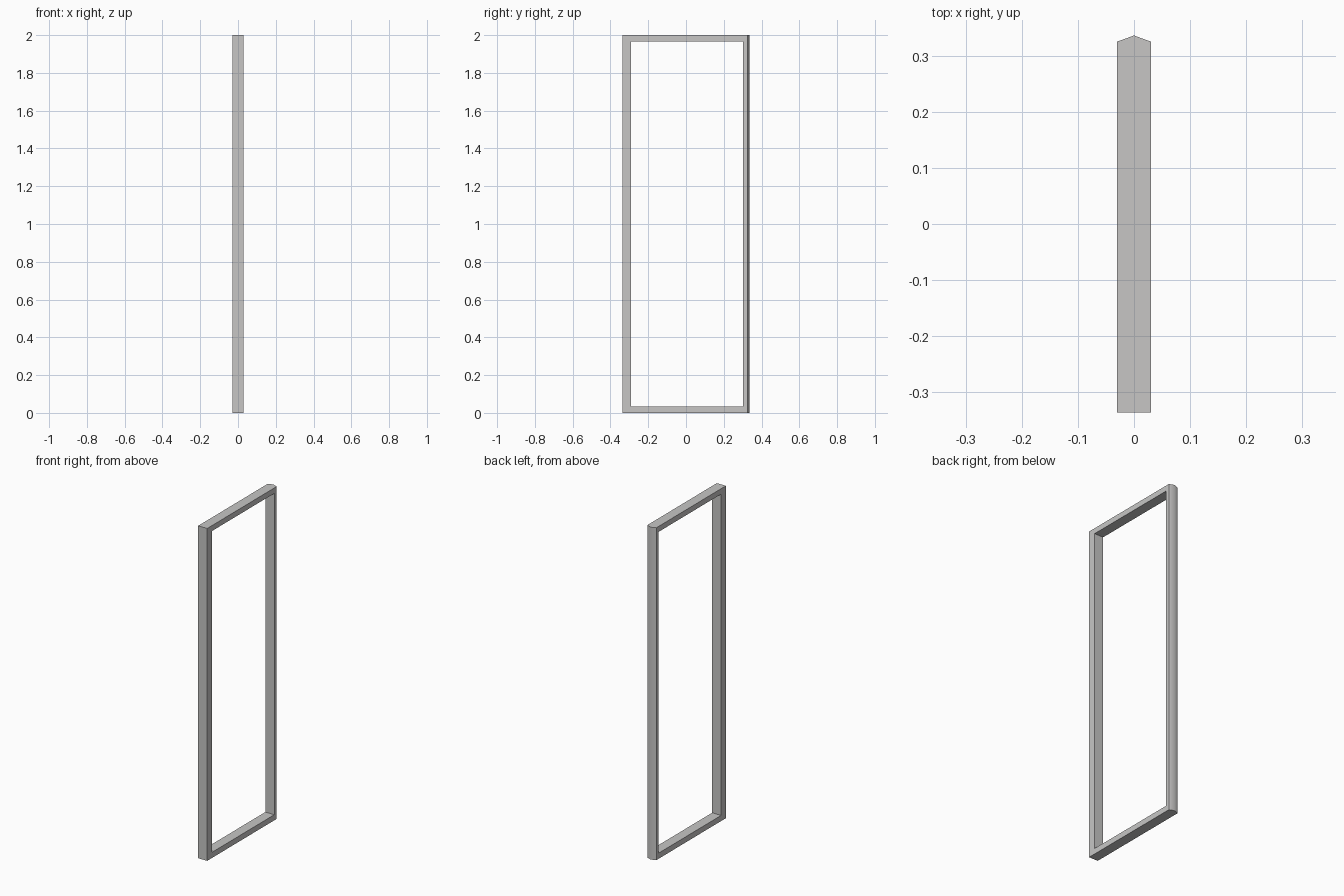
import bpy, bmesh, math

if "Cube" in bpy.data.objects:
    bpy.data.objects.remove(bpy.data.objects["Cube"])

W = 0.03                      # half thickness
FRONT, SHOULDER, RIDGE = -0.336, 0.325, 0.336
HEIGHT = 2.0

grey = bpy.data.materials.new("light_grey")
grey.diffuse_color = (0.57, 0.565, 0.56, 1)
grey.use_nodes = True
grey.node_tree.nodes["Principled BSDF"].inputs["Base Color"].default_value = grey.diffuse_color

bm = bmesh.new()


def loop(x, y0, y1, z0, z1):
    return [bm.verts.new((x, y, z)) for y, z in ((y0, z0), (y1, z0), (y1, z1), (y0, z1))]


def band(a, b):
    # quads joining two four-point loops
    for i in range(4):
        j = (i + 1) % 4
        bm.faces.new((a[i], a[j], b[j], b[i]))


# outer outline: left side, centre ridge, right side
left = loop(-W, FRONT, SHOULDER, 0, HEIGHT)
middle = loop(0, FRONT, RIDGE, 0, HEIGHT)
right = loop(W, FRONT, SHOULDER, 0, HEIGHT)
# opening
hole_left = loop(-W, -0.291, 0.302, 0.034, 1.967)
hole_right = loop(W, -0.291, 0.302, 0.034, 1.967)

ring = [left, middle, right, hole_right, hole_left]
for i in range(5):
    band(ring[i], ring[(i + 1) % 5])
bmesh.ops.recalc_face_normals(bm, faces=bm.faces)

mesh = bpy.data.meshes.new("door_frame")
bm.to_mesh(mesh)
bm.free()
mesh.materials.append(grey)
frame = bpy.data.objects.new("door_frame", mesh)
bpy.context.collection.objects.link(frame)

# soft ridge, sharp corners
bpy.context.view_layer.objects.active = frame
frame.select_set(True)
bpy.ops.object.shade_smooth_by_angle(angle=math.radians(50))
